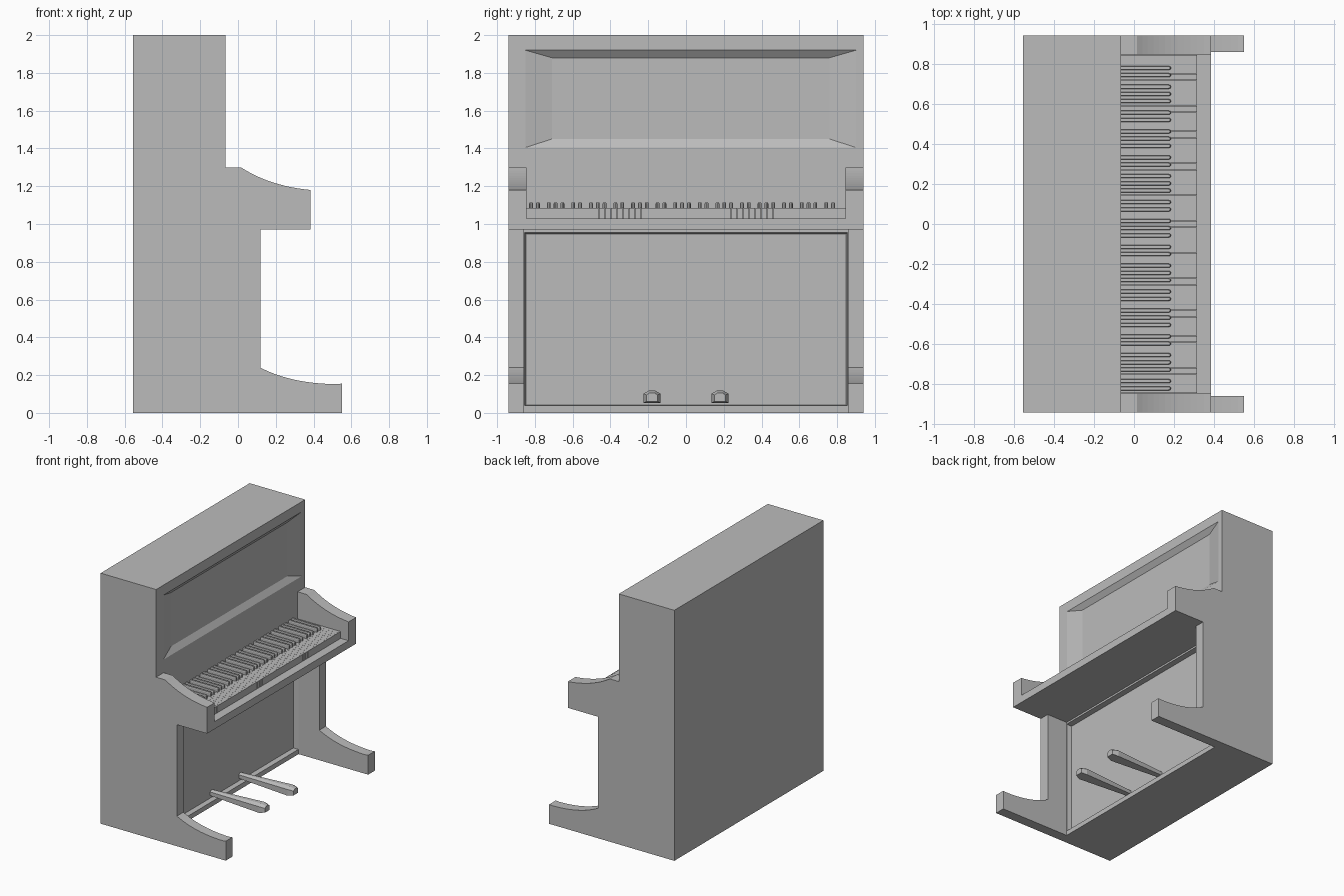
import bpy, bmesh, math

if "Cube" in bpy.data.objects:
    bpy.data.objects.remove(bpy.data.objects["Cube"])

# single neutral colour
grey = bpy.data.materials.new("neutral_grey")
grey.diffuse_color = (0.5, 0.5, 0.5, 1)
grey.use_nodes = True
grey.node_tree.nodes["Principled BSDF"].inputs["Base Color"].default_value = grey.diffuse_color


def finish(bm, name):
    bmesh.ops.recalc_face_normals(bm, faces=bm.faces[:])
    me = bpy.data.meshes.new(name)
    bm.to_mesh(me)
    bm.free()
    me.materials.append(grey)
    ob = bpy.data.objects.new(name, me)
    bpy.context.collection.objects.link(ob)
    return ob


def loft(name, sections):
    """Skin equal-length rings of points, capped at both ends."""
    bm = bmesh.new()
    rings = [[bm.verts.new(p) for p in s] for s in sections]
    n = len(rings[0])
    for a, b in zip(rings, rings[1:]):
        for i in range(n):
            j = (i + 1) % n
            bm.faces.new((a[i], a[j], b[j], b[i]))
    bm.faces.new(rings[0])
    bm.faces.new(rings[-1])
    return finish(bm, name)


def rect(x, y0, y1, z0, z1):
    return [(x, y0, z0), (x, y1, z0), (x, y1, z1), (x, y0, z1)]


def box(name, x0, x1, y0, y1, z0, z1):
    return loft(name, [rect(x0, y0, y1, z0, z1), rect(x1, y0, y1, z0, z1)])


def side_plate(name, profile, y0, y1):
    return loft(name, [[(x, y, z) for x, z in profile] for y in (y0, y1)])


def cut(target, cutter):
    mod = target.modifiers.new("cut", 'BOOLEAN')
    mod.operation = 'DIFFERENCE'
    mod.solver = 'EXACT'
    mod.object = cutter
    cutter.hide_render = True
    bpy.context.view_layer.objects.active = target
    bpy.ops.object.modifier_apply(modifier=mod.name)
    bpy.data.objects.remove(cutter)


def curve(p0, p1, p2, n=12):
    """Quadratic curve points."""
    return [tuple((1 - t) ** 2 * a + 2 * t * (1 - t) * b + t * t * c
                  for a, b, c in zip(p0, p1, p2))
            for t in (i / n for i in range(n + 1))]


FRONT = -0.065

# cabinet with two recessed panels
cabinet = box("cabinet", -0.555, FRONT, -0.94, 0.94, 0, 2)
cut(cabinet, loft("upper_recess_cutter", [
    rect(FRONT - 0.03, -0.71, 0.76, 1.45, 1.88),
    rect(FRONT, -0.85, 0.90, 1.405, 1.92),
    rect(FRONT + 0.05, -0.85, 0.90, 1.405, 1.92)]))
cut(cabinet, loft("lower_recess_cutter", [
    rect(FRONT - 0.04, -0.848, 0.848, 0.042, 0.947),
    rect(FRONT, -0.855, 0.855, 0.038, 0.955),
    rect(FRONT + 0.05, -0.855, 0.855, 0.038, 0.955)]))

# legs with swept feet, and curved key arms
leg_profile = [(FRONT, 0), (0.55, 0), (0.55, 0.155)] + \
    curve((0.52, 0.152), (0.28, 0.155), (0.118, 0.24)) + [(0.118, 0.97), (FRONT, 0.97)]
arm_profile = [(FRONT, 0.97), (0.385, 0.97)] + \
    curve((0.385, 1.18), (0.17, 1.20), (0.015, 1.30)) + [(FRONT, 1.30)]
for side, s in (("left", -1), ("right", 1)):
    side_plate(side + "_leg", leg_profile, s * 0.857, s * 0.94)
    side_plate(side + "_arm", arm_profile, s * 0.845, s * 0.94)

# key bed
box("key_bed", FRONT, 0.385, -0.845, 0.845, 0.97, 1.03)

# white keys
pitch = 1.69 / 53
for i in range(53):
    y = -0.845 + i * pitch
    box("white_key", FRONT, 0.315, y + 0.0005, y + pitch - 0.0005, 1.03, 1.085)


# black keys, in groups of two and three, with rounded front ends
def black_key(y):
    w, r = 0.01, 0.01
    outline = [(FRONT, y - w), (0.175, y - w)]
    outline += [(0.175 + r * math.cos(a), y + w * math.sin(a))
                for a in (-math.pi / 4, 0, math.pi / 4)]
    outline += [(0.175, y + w), (FRONT, y + w)]
    top = [(x - (0.004 if x > 0 else 0), y + (v - y) * 0.75) for x, v in outline]
    loft("black_key", [[(x, v, 1.084) for x, v in outline],
                       [(x, v, 1.108) for x, v in outline],
                       [(x, v, 1.115) for x, v in top]])


octave = pitch * 7
for k in range(8):
    centre = -0.802 + k * octave
    for o in (-0.018, 0.018):
        black_key(centre + o)
    if k < 7:
        for o in (-0.036, 0, 0.036):
            black_key(centre + octave / 2 + o)


# pedals: six-sided bars that widen toward the tip
def pedal_ring(x, y, w, z0, z1):
    m = z0 + (z1 - z0) * 0.75
    return [(x, y - w, z0), (x, y + w, z0), (x, y + w, m),
            (x, y + w * 0.4, z1), (x, y - w * 0.4, z1), (x, y - w, m)]


for y in (-0.18, 0.18):
    loft("pedal", [pedal_ring(-0.11, y, 0.02, 0.062, 0.1),
                   pedal_ring(0.34, y, 0.044, 0.052, 0.118),
                   pedal_ring(0.385, y, 0.03, 0.06, 0.106)])
